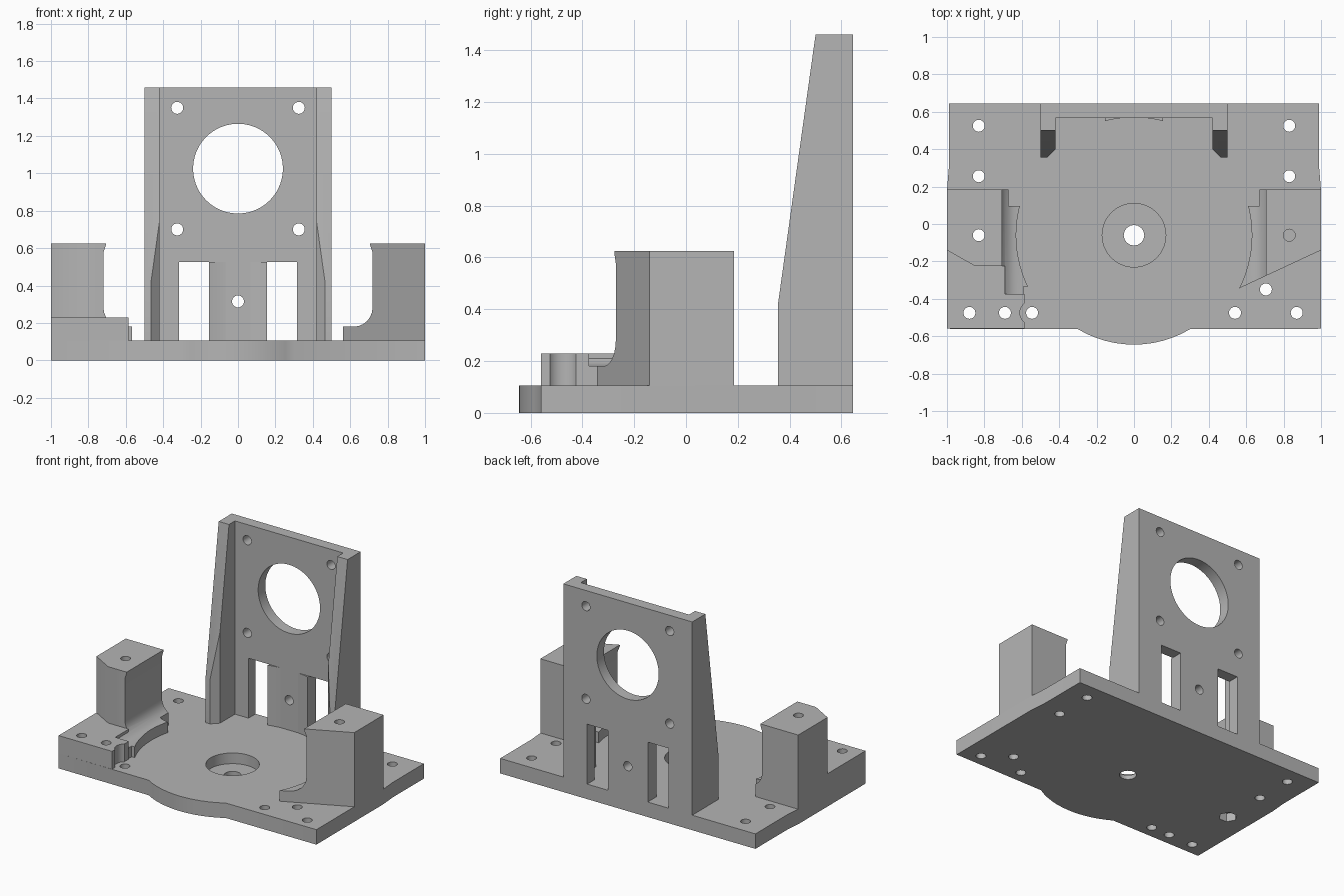
import bpy, math
from mathutils import Matrix

if "Cube" in bpy.data.objects:
    bpy.data.objects.remove(bpy.data.objects["Cube"])

grey = bpy.data.materials.new("plain grey")
grey.use_nodes = True
COLOR = (0.46, 0.46, 0.46, 1)
grey.diffuse_color = COLOR
grey.node_tree.nodes["Principled BSDF"].inputs["Base Color"].default_value = COLOR

PLATE = 0.105     # top of the base plate
PIVOT = (0, -0.06)
SWEEP = 0.63      # clearance radius around the pivot
HOLE = 0.032


def prism(name, points, lo, hi, axis="z"):
    """Extrude a 2D outline along z (xy), y (xz) or x (yz)."""
    place = {"z": lambda a, b, c: (a, b, c),
             "y": lambda a, b, c: (a, c, b),
             "x": lambda a, b, c: (c, a, b)}[axis]
    n = len(points)
    verts = [place(a, b, c) for c in (lo, hi) for a, b in points]
    faces = [list(range(n))[::-1], list(range(n, 2 * n))]
    faces += [[i, (i + 1) % n, (i + 1) % n + n, i + n] for i in range(n)]
    mesh = bpy.data.meshes.new(name)
    mesh.from_pydata(verts, [], faces)
    ob = bpy.data.objects.new(name, mesh)
    bpy.context.collection.objects.link(ob)
    mesh.materials.append(grey)
    bpy.ops.object.select_all(action="DESELECT")
    ob.select_set(True)
    bpy.context.view_layer.objects.active = ob
    bpy.ops.object.mode_set(mode="EDIT")
    bpy.ops.mesh.select_all(action="SELECT")
    bpy.ops.mesh.normals_make_consistent(inside=False)
    bpy.ops.object.mode_set(mode="OBJECT")
    return ob


def box(name, x0, x1, y0, y1, z0, z1):
    return prism(name, [(x0, y0), (x1, y0), (x1, y1), (x0, y1)], z0, z1)


def rod(center, r, lo, hi, axis="z", sides=48):
    ring = [(center[0] + r * math.cos(math.tau * i / sides),
             center[1] + r * math.sin(math.tau * i / sides)) for i in range(sides)]
    return prism("cutter", ring, lo, hi, axis)


def combine(ob, other, mode="DIFFERENCE"):
    other.hide_render = True
    mod = ob.modifiers.new("cut", "BOOLEAN")
    mod.operation, mod.solver, mod.object = mode, "EXACT", other
    bpy.context.view_layer.objects.active = ob
    bpy.ops.object.modifier_apply(modifier=mod.name)
    bpy.data.objects.remove(other)


def finish(ob):
    bpy.ops.object.select_all(action="DESELECT")
    ob.select_set(True)
    bpy.context.view_layer.objects.active = ob
    bpy.ops.object.shade_smooth_by_angle(angle=math.radians(30))


# Base plate with a rounded front bulge
edge = [(1, -0.56), (1, 0.18), (0.99, 0.3), (0.99, 0.645)]
bulge_r, half = 0.585, math.asin(0.3 / 0.585)
bulge = [(bulge_r * math.sin(half * t / 6), PIVOT[1] - bulge_r * math.cos(half * t / 6))
         for t in range(-6, 7)]
base = prism("base_plate", bulge + edge + [(-x, y) for x, y in reversed(edge)], 0, PLATE)
combine(base, rod(PIVOT, 0.17, 0.03, 0.2, sides=64))
combine(base, rod(PIVOT, 0.055, -0.1, 0.2, sides=16))

# Screw holes and the hexagonal nut pocket
screws = [(0.83, 0.525), (0.83, 0.255), (-0.83, 0.525), (-0.83, 0.255),
          (-0.88, -0.475), (-0.69, -0.475), (-0.545, -0.475),
          (0.54, -0.475), (0.87, -0.475), (0.705, -0.35)]
for spot in screws:
    combine(base, rod(spot, HOLE, -0.1, 0.3, sides=24))
POST_HOLE = (-0.83, -0.06)
combine(base, rod(POST_HOLE, 0.06, -0.1, 0.06, sides=6))
combine(base, rod(POST_HOLE, HOLE, -0.1, 0.3, sides=24))
finish(base)

# Back wall: motor opening, bolt holes, two windows
wall = box("back_wall", -0.5, 0.5, 0.566, 0.645, PLATE, 1.46)
combine(wall, rod((0, 1.025), 0.24, 0.4, 0.8, "y", 72))
bolts = [(x, z) for x in (-0.325, 0.325) for z in (0.7, 1.35)]
for spot in bolts + [(0, 0.315)]:
    combine(wall, rod(spot, HOLE, 0.4, 0.8, "y", 24))
for s in (-1, 1):
    x0, x1 = sorted((s * 0.155, s * 0.315))
    combine(wall, box("cutter", x0, x1, 0.4, 0.8, 0, 0.525))
finish(wall)

# Thickened strip between the windows, hollowed by the clearance circle
strip = box("window_strip", -0.155, 0.155, 0.545, 0.58, PLATE, 0.525)
combine(strip, rod(PIVOT, SWEEP, 0, 1, sides=96))
combine(strip, rod((0, 0.315), HOLE, 0.4, 0.8, "y", 24))
finish(strip)

# Tapered side ribs, inner front corner bevelled
rib_side = [(0.57, PLATE), (0.355, PLATE), (0.355, 0.42), (0.5, 1.46), (0.57, 1.46)]
for s, name in ((1, "left_rib"), (-1, "right_rib")):
    x0, x1 = sorted((s * 0.42, s * 0.5))
    rib = prism(name, rib_side, x0, x1, "x")
    bevel = [(s * 0.40, 0.42), (s * 0.48, 0.34), (s * 0.40, 0.3)]
    combine(rib, prism("cutter", bevel, 0, 2))
    finish(rib)


# Side posts: outline, scooped inner face, clearance circle
def scoop(s, y0, y1):
    """Space removed from the inner face of a post."""
    curve = [(0.705, 0.64), (0.707, 0.615), (0.72, 0.575), (0.72, 0.29)]
    curve += [(0.62 + 0.1 * math.cos(a), 0.285 - 0.105 * math.sin(a))
              for a in (math.radians(15 * k) for k in range(1, 7))]
    curve += [(0.5, 0.18), (0.5, 0.64)]
    return prism("cutter", [(s * x, z) for x, z in curve], y0, y1, "y")


inner = [(0.67, 0.185), (0.67, 0.095), (0.56, 0.095)]
TOP = 0.625

left = prism("left_post", [(1, -0.14), (1, 0.185)] + inner + [(0.56, -0.345)], PLATE, TOP)
combine(left, scoop(1, -0.5, 0.3))
combine(left, rod(PIVOT, SWEEP, 0, 1, sides=96))
combine(left, rod((0.83, -0.06), HOLE, 0.35, 0.8, sides=24))
finish(left)

right_outline = [(-x, y) for x, y in [(1, -0.14), (1, 0.185)] + inner
                 + [(0.56, -0.335), (0.59, -0.335), (0.59, -0.375),
                    (0.69, -0.375), (0.69, -0.225), (0.85, -0.225)]]
right = prism("right_post", right_outline, PLATE, TOP)
combine(right, scoop(-1, -0.5, 0.3))
# keep only the low ledge in front of the post
combine(right, box("cutter", -0.75, -0.5, -0.5, -0.225, 0.23, 0.8))
combine(right, rod(PIVOT, SWEEP, 0, 1, sides=96))
combine(right, rod(POST_HOLE, HOLE, 0, 0.8, sides=24))
finish(right)

# Raised step in front of the right post, relieved around a screw
step = prism("raised_step", [(-1, -0.56), (-0.585, -0.56), (-0.585, -0.375), (-0.69, -0.375),
                             (-0.69, -0.225), (-0.85, -0.225), (-1, -0.14)], PLATE, 0.23)
combine(step, rod((-0.545, -0.475), 0.065, 0, 0.5, sides=24))
for spot in screws[4:6]:
    combine(step, rod(spot, HOLE, 0, 0.5, sides=24))
finish(step)
